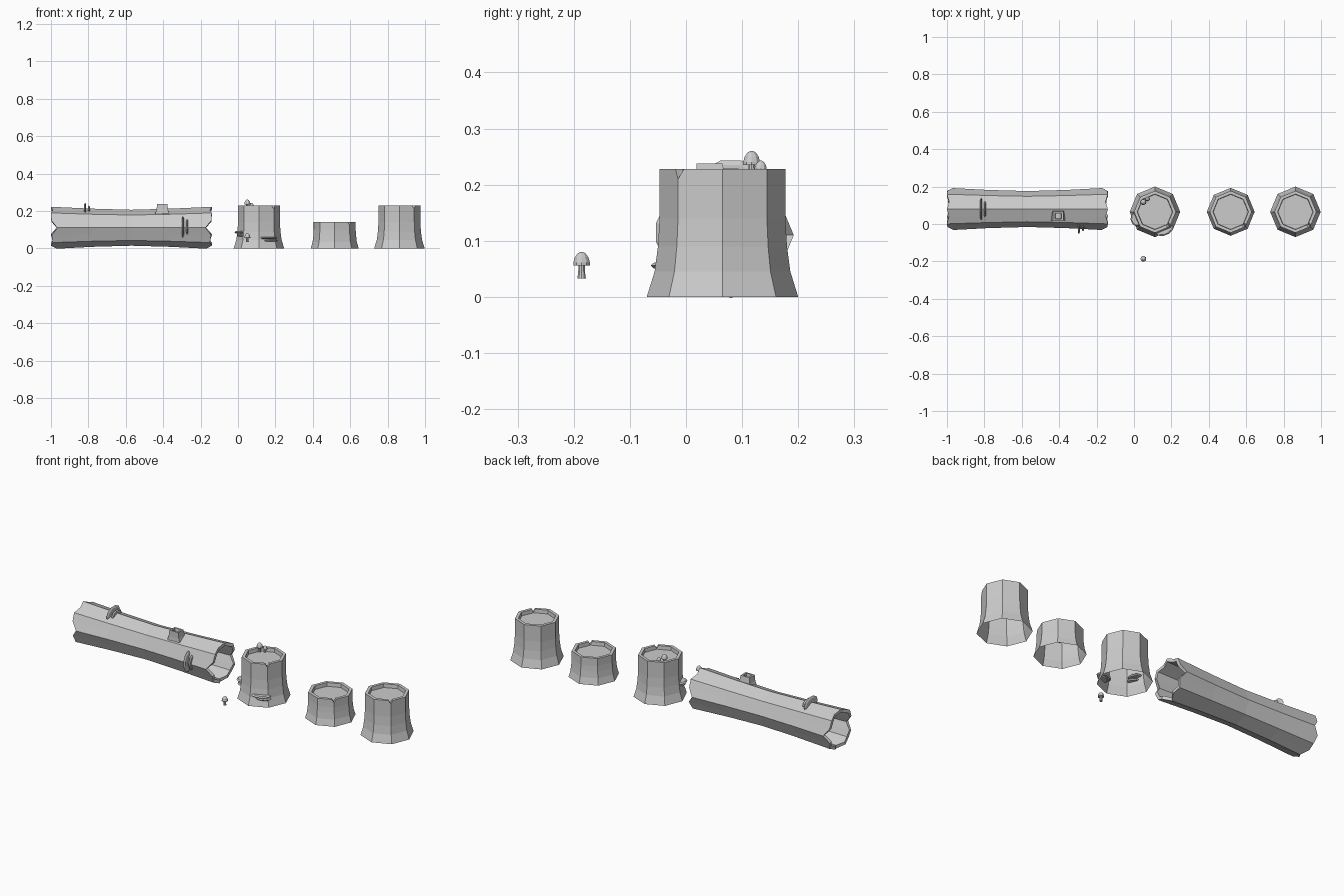
import bpy, bmesh
from math import pi, cos, sin, radians
from mathutils import Vector, Matrix

if "Cube" in bpy.data.objects:
    bpy.data.objects.remove(bpy.data.objects["Cube"])


def finish(bm, name, recalc=True):
    if recalc:
        bmesh.ops.recalc_face_normals(bm, faces=bm.faces)
    me = bpy.data.meshes.new(name)
    bm.to_mesh(me)
    bm.free()
    ob = bpy.data.objects.new(name, me)
    bpy.context.collection.objects.link(ob)
    return ob


def oct_r(r, a):
    """Distance to the edge of an octagon of corner radius r at angle a."""
    return r * cos(pi / 8) / cos((a + 1e-9) % (pi / 4) - pi / 8)


def skin(bm, rings, close=False):
    """Join rings of points with quads."""
    loops = [[bm.verts.new(p) for p in ring] for ring in rings]
    n = len(loops[0])
    pairs = list(zip(loops, loops[1:])) + ([(loops[-1], loops[0])] if close else [])
    for a, b in pairs:
        for i in range(n):
            bm.faces.new((a[i], a[(i + 1) % n], b[(i + 1) % n], b[i]))
    return loops


# Stumps: flared octagonal shell, open below, raised bark rim with a V notch
def stump(name, x, y, height, profile):
    notch = radians(315)
    angles = sorted([i * pi / 4 for i in range(8)] + [notch - 0.1, notch + 0.1])
    top = profile[-1][0]

    def ring(r, z, dip=0):
        return [(x + oct_r(r, a) * cos(a), y + oct_r(r, a) * sin(a),
                 z - (dip if abs(a - notch) < 0.01 else 0)) for a in angles]
    bm = bmesh.new()
    rings = [ring(r, z) for r, z in profile]
    rings += [ring(top, height, 0.018), ring(top - 0.017, height, 0.018),
              ring(top - 0.019, height - 0.02)]
    loops = skin(bm, rings)
    bm.faces.new(loops[-1])
    return finish(bm, name)


tall = [(0.135, 0), (0.121, 0.045), (0.115, 0.09), (0.112, 0.14)]
short = [(0.128, 0), (0.118, 0.035), (0.114, 0.07), (0.112, 0.1)]
stump("fungus_stump", 0.112, 0.065, 0.228, tall)
stump("short_stump", 0.517, 0.065, 0.142, short)
stump("tall_stump", 0.863, 0.065, 0.228, tall)

# Hollow log: octagonal tube, waisted, with splintered ends
LY, LZ = 0.08, 0.11
JAG = [0.03, 0.002, 0, 0.012, 0, 0.01, 0, 0.002,
       0.034, 0.004, 0.01, 0.0, 0.03, 0.006, 0.012, 0.0]


def log_ring(x, r, jag=0):
    pts = []
    for i in range(16):
        a = i * pi / 8
        d = oct_r(r, a)
        pts.append((x + jag * JAG[i], LY + d * cos(a), LZ + d * sin(a)))
    return pts


bm = bmesh.new()
stations = [(-1.0, 0.112, 1), (-0.78, 0.102, 0), (-0.57, 0.096, 0),
            (-0.36, 0.102, 0), (-0.14, 0.112, -1)]
outer = [log_ring(*s) for s in stations]
inner = [log_ring(x, r - 0.018, j) for x, r, j in reversed(stations)]
skin(bm, outer + inner, close=True)
finish(bm, "hollow_log")

# Broken branch stub on the log, with a sunken core
bm = bmesh.new()


def square(w, d, z, y):
    return [(-0.405 + sx * w, y + sy * d, z) for sx, sy in ((-1, -1), (1, -1), (1, 1), (-1, 1))]


loops = skin(bm, [square(0.045, 0.034, 0.165, 0.05), square(0.031, 0.026, 0.205, 0.045),
                  square(0.027, 0.023, 0.238, 0.042), square(0.018, 0.015, 0.238, 0.042),
                  square(0.016, 0.013, 0.222, 0.042)])
bm.faces.new(loops[-1])
finish(bm, "branch_stub")


# Bracket fungi: flattened plates; u runs along the bark, v points outward
def bracket(name, centre, u, v, half_len, reach, thick=0.011):
    c, u, v = Vector(centre), Vector(u).normalized(), Vector(v).normalized()
    w = u.cross(v)

    def ring(scale, h):
        return [c + u * half_len * scale * cos(i * pi / 5) + v * reach * scale * sin(i * pi / 5)
                + w * h for i in range(10)]
    bm = bmesh.new()
    loops = skin(bm, [ring(0.8, -thick / 2), ring(1, 0), ring(0.8, thick / 2)])
    bm.faces.new(loops[0])
    bm.faces.new(loops[-1])
    finish(bm, name)


bracket("log_top_bracket_large", (-0.817, 0.08, 0.203), (0, 1, 0), (0, 0, 1), 0.06, 0.042)
bracket("log_top_bracket_small", (-0.797, 0.08, 0.203), (0, 1, 0), (0, 0, 1), 0.043, 0.027)
bracket("log_side_bracket_large", (-0.295, -0.015, 0.115), (0, 0, 1), (0, -1, 0), 0.057, 0.04)
bracket("log_side_bracket_small", (-0.272, -0.015, 0.115), (0, 0, 1), (0, -1, 0), 0.041, 0.024)

for label, deg, slide, z1, z2, size in (("front", -67.5, 0.01, 0.056, 0.041, 0.05),
                                        ("left", -157.5, 0.0, 0.086, 0.07, 0.038)):
    a = radians(deg)
    out, along = Vector((cos(a), sin(a), 0)), Vector((-sin(a), cos(a), 0))
    base = Vector((0.112, 0.065, 0)) + out * 0.108 + along * slide
    bracket(f"stump_{label}_bracket_upper", base + Vector((0, 0, z1)), along, out, size, 0.03)
    bracket(f"stump_{label}_bracket_lower", base + Vector((0, 0, z2)) + along * 0.012,
            along, out, size * 0.8, 0.022)


# Mushrooms: revolved stem and domed cap
def mushroom(name, x, y, z, s):
    prof = [(0.008, 0), (0.0065, 0.01), (0.006, 0.024), (0.0155, 0.023), (0.0155, 0.028),
            (0.013, 0.037), (0.008, 0.044), (0.003, 0.047)]
    bm = bmesh.new()
    loops = skin(bm, [[(x + s * r * cos(i * pi / 5), y + s * r * sin(i * pi / 5), z + s * h)
                       for i in range(10)] for r, h in prof])
    bm.faces.new(loops[0])
    bm.faces.new(loops[-1])
    finish(bm, name)


mushroom("ground_mushroom", 0.05, -0.186, 0.033, 1.0)
mushroom("stump_mushroom_large", 0.05, 0.117, 0.212, 1.02)
mushroom("stump_mushroom_small", 0.072, 0.133, 0.208, 0.74)
